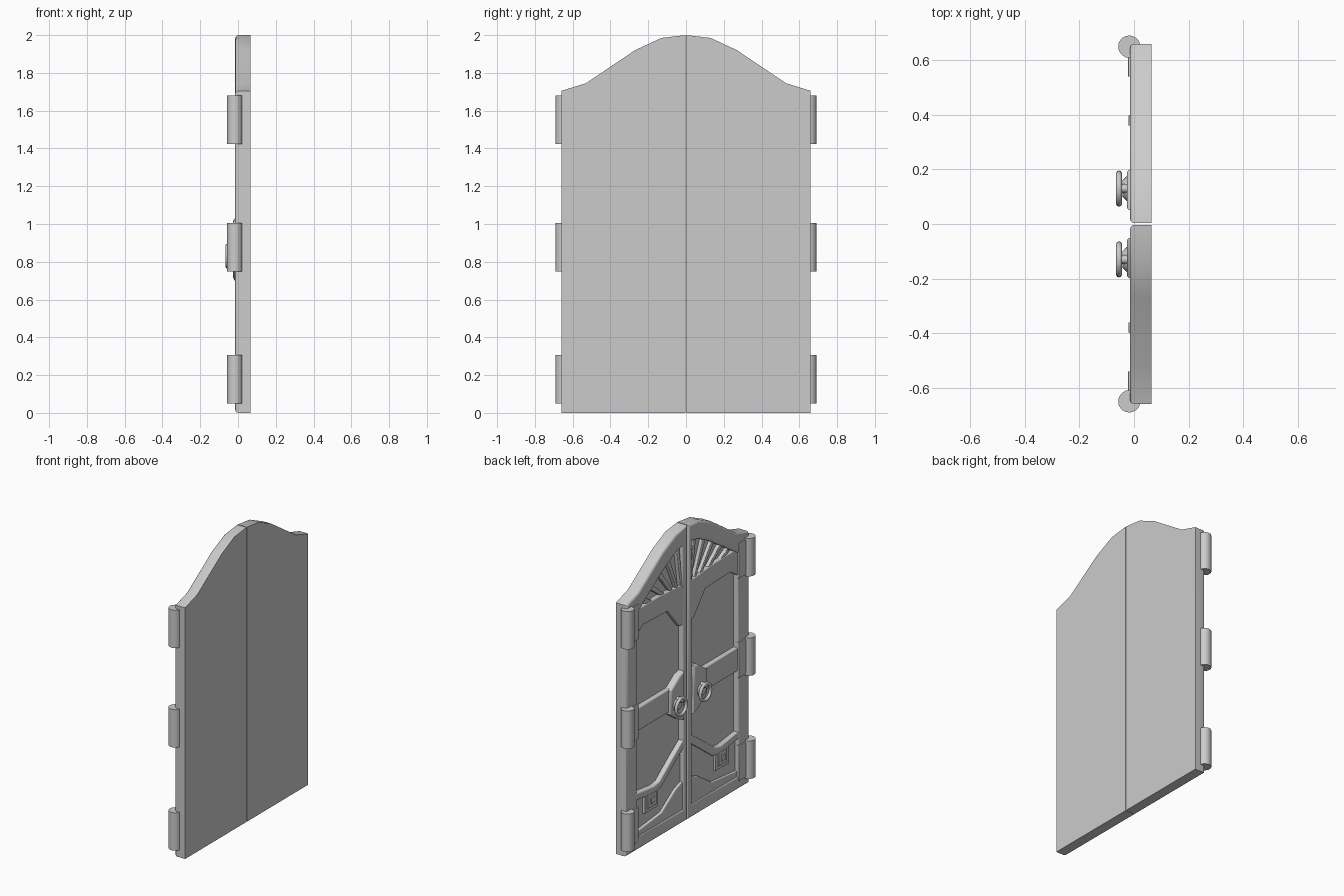
import bpy, bmesh, math
from mathutils import Matrix, Vector

if "Cube" in bpy.data.objects:
    bpy.data.objects.remove(bpy.data.objects["Cube"])

FRONT, PANEL, BACK = -0.015, 0.02, 0.065   # depth levels along x


def finish(name, bm):
    bmesh.ops.recalc_face_normals(bm, faces=bm.faces)
    me = bpy.data.meshes.new(name)
    bm.to_mesh(me)
    bm.free()
    ob = bpy.data.objects.new(name, me)
    bpy.context.collection.objects.link(ob)
    bpy.ops.object.select_all(action='DESELECT')
    ob.select_set(True)
    bpy.context.view_layer.objects.active = ob
    bpy.ops.object.shade_smooth_by_angle(angle=math.radians(35))
    return ob


def plate(name, s, outer, x0, x1, round_by=0.0, inner=None):
    """Extrude a (y, z) outline (or a ring of two outlines) and round its front rim."""
    bm = bmesh.new()
    vs = [bm.verts.new((x0, s * y, z)) for y, z in outer]
    if inner:
        ws = [bm.verts.new((x0, s * y, z)) for y, z in inner]
        n = len(vs)
        for i in range(n):
            j = (i + 1) % n
            bm.faces.new((vs[i], vs[j], ws[j], ws[i]))
    else:
        bm.faces.new(vs)
    rim = [e for e in bm.edges if e.is_boundary]
    ext = bmesh.ops.extrude_face_region(bm, geom=bm.faces[:], use_keep_orig=True)
    moved = [g for g in ext['geom'] if isinstance(g, bmesh.types.BMVert)]
    bmesh.ops.translate(bm, verts=moved, vec=(x1 - x0, 0, 0))
    bmesh.ops.recalc_face_normals(bm, faces=bm.faces)
    if round_by:
        bmesh.ops.bevel(bm, geom=rim, offset=round_by, segments=3, profile=0.5,
                        affect='EDGES', clamp_overlap=True)
    return finish(name, bm)


def rect(y0, y1, z0, z1):
    return [(y0, z0), (y1, z0), (y1, z1), (y0, z1)]


def cylinder(name, loc, r1, r2, depth, axis, sides=20):
    bm = bmesh.new()
    rot = Matrix.Rotation(math.pi / 2, 4, 'Y') if axis == 'X' else Matrix()
    bmesh.ops.create_cone(bm, cap_ends=True, segments=sides, radius1=r1, radius2=r2,
                          depth=depth, matrix=Matrix.Translation(loc) @ rot)
    return finish(name, bm)


OUTER = [(.003, 0), (.66, 0), (.66, 1.705), (.53, 1.745), (.27, 1.92), (.13, 1.985), (.003, 2.0)]
INNER = [(.05, .09), (.54, .09), (.54, 1.60), (.48, 1.645), (.24, 1.80), (.12, 1.86), (.05, 1.875)]
CORE = [(.02, .01), (.65, .01), (.65, 1.69), (.53, 1.73), (.27, 1.90), (.13, 1.965), (.02, 1.98)]

for side, s in (('left', 1), ('right', -1)):
    # door leaf: rounded frame with a recessed panel filling it
    plate(f'{side}_frame', s, OUTER, FRONT, BACK, .018, INNER)
    plate(f'{side}_panel', s, CORE, PANEL, BACK)

    # rails crossing the leaf
    plate(f'{side}_upper_rail', s, [(.03, 1.34), (.075, 1.34), (.2, 1.49), (.47, 1.5), (.56, 1.44),
                                    (.56, 1.63), (.3, 1.63), (.03, 1.61)], -.008, .03, .008)
    plate(f'{side}_middle_rail', s, rect(.03, .56, .80, .96), -.01, .03, .012)
    plate(f'{side}_swag_moulding', s, [(.03, .57), (.16, .48), (.3, .375), (.36, .365), (.56, .39),
                                       (.56, .34), (.37, .315), (.28, .325), (.14, .43), (.03, .51)],
          -.012, .03, .01)
    plate(f'{side}_lower_board', s, [(.03, .54), (.15, .455), (.29, .35), (.36, .34), (.56, .365),
                                     (.56, .05), (.03, .05)], .01, .03)
    plate(f'{side}_bottom_rail', s, [(.03, .28), (.12, .25), (.27, .15), (.56, .12),
                                     (.56, .03), (.03, .03)], -.006, .03, .008)

    # square rosette of nested tiles
    for i, (h, x) in enumerate(((.07, -.006), (.045, -.014), (.02, -.02))):
        plate(f'{side}_rosette_{i + 1}', s, rect(.38 - h, .38 + h, .28 - h, .28 + h), x, .03, .004)

    # fan of slats under the arch
    for i, deg in enumerate((8, 23, 38, 52, 64)):
        a = math.radians(deg)
        d = Vector((math.sin(a), math.cos(a)))
        n = Vector((d.y, -d.x)) * .017
        c = Vector((.03, 1.45))
        reach = (.44, .42, .41, .45, .47)[i]
        start, end = c + d * (.1 / d.y), c + d * reach
        plate(f'{side}_fan_slat_{i + 1}', s,
              [start - n * .6, start + n * .6, end + n, end - n], -.003, .03, .006)

    # lock plate, boss and ring handle
    plate(f'{side}_lock_plate', s, [(.05, .70), (.1, .72), (.2, .79), (.2, .95),
                                    (.1, 1.02), (.05, 1.03)], -.026, .02, .014)
    cylinder(f'{side}_handle_boss', (-.032, s * .13, .84), .05, .03, -.02, 'X')
    cylinder(f'{side}_handle_pin', (-.045, s * .13, .875), .016, .016, .04, 'X', 12)
    bpy.ops.mesh.primitive_torus_add(location=(-.055, s * .13, .83), rotation=(0, math.pi / 2, 0),
                                     major_radius=.055, minor_radius=.011,
                                     major_segments=24, minor_segments=10)
    bpy.context.object.name = f'{side}_ring_handle'
    bpy.ops.object.shade_smooth()

    # three hinges: barrel and leaf
    for i, z in enumerate((.178, .878, 1.553)):
        cylinder(f'{side}_hinge_barrel_{i + 1}', (-.017, s * .65, z), .041, .041, .257, 'Z')
        plate(f'{side}_hinge_leaf_{i + 1}', s, rect(.54, .65, z - .12, z + .12), -.022, .0, .004)
